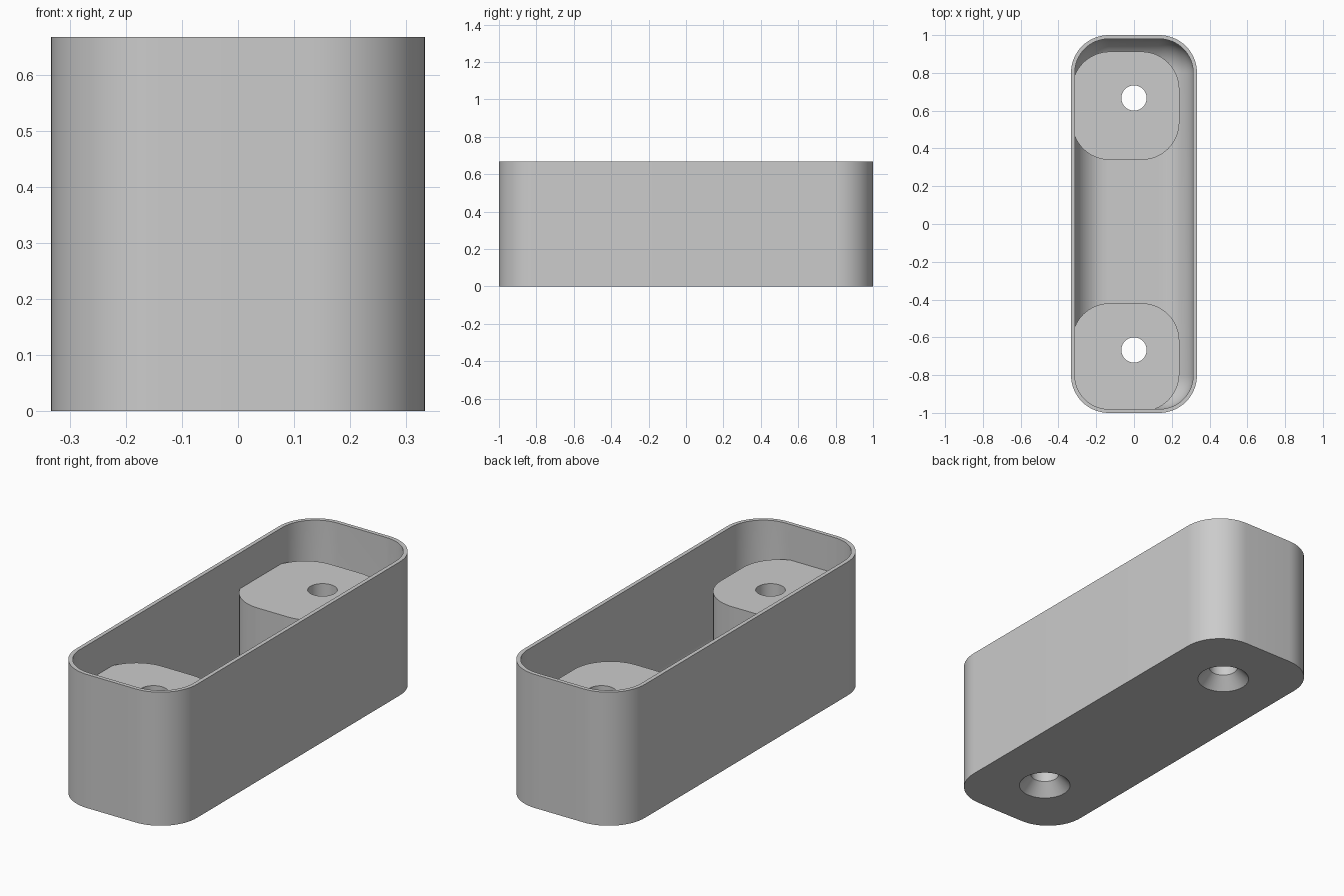
import bpy, bmesh
from math import sin, cos, pi, radians

if "Cube" in bpy.data.objects:
    bpy.data.objects.remove(bpy.data.objects["Cube"], do_unlink=True)

LENGTH, WIDTH, HEIGHT = 2.0, 0.667, 0.667
WALL, CORNER, FILLET = 0.02, 0.2, 0.175
STEPS = 16

grey = bpy.data.materials.new("plain grey")
grey.use_nodes = True
colour = (0.6, 0.6, 0.6, 1)
grey.diffuse_color = colour
grey.node_tree.nodes["Principled BSDF"].inputs["Base Color"].default_value = colour


def rounded_ring(cx, cy, w, l, r, z):
    """Rounded rectangle outline, counter-clockwise."""
    pts = []
    for i, (sx, sy) in enumerate(((1, 1), (-1, 1), (-1, -1), (1, -1))):
        for k in range(STEPS + 1):
            a = (i + k / STEPS) * pi / 2
            pts.append((cx + sx * (w / 2 - r) + r * cos(a),
                        cy + sy * (l / 2 - r) + r * sin(a), z))
    return pts


def circle_ring(cx, cy, r, z, n=48):
    return [(cx + r * cos(2 * pi * k / n), cy + r * sin(2 * pi * k / n), z)
            for k in range(n)]


def loft(name, rings):
    """Closed solid through rings listed from bottom to top."""
    bm = bmesh.new()
    loops = [[bm.verts.new(p) for p in ring] for ring in rings]
    bm.faces.new(loops[0][::-1])
    bm.faces.new(loops[-1])
    n = len(loops[0])
    for low, high in zip(loops, loops[1:]):
        for k in range(n):
            j = (k + 1) % n
            bm.faces.new((low[k], low[j], high[j], high[k]))
    mesh = bpy.data.meshes.new(name)
    bm.to_mesh(mesh)
    bm.free()
    mesh.materials.append(grey)
    ob = bpy.data.objects.new(name, mesh)
    bpy.context.collection.objects.link(ob)
    return ob


def subtract(target, cutter):
    """Cut one solid from another and discard the cutter."""
    mod = target.modifiers.new("cut", 'BOOLEAN')
    mod.operation, mod.solver, mod.object = 'DIFFERENCE', 'EXACT', cutter
    bpy.context.view_layer.objects.active = target
    bpy.ops.object.modifier_apply(modifier=mod.name)
    bpy.data.objects.remove(cutter, do_unlink=True)


# Outer body with rounded upright corners
body = loft("tray_body", [rounded_ring(0, 0, WIDTH, LENGTH, CORNER, z)
                          for z in (0, HEIGHT)])

# Cavity with a rounded floor edge
inner_w, inner_l, inner_r = WIDTH - 2 * WALL, LENGTH - 2 * WALL, CORNER - WALL
rings = []
for k in range(STEPS + 1):
    a = k / STEPS * pi / 2
    d = FILLET * (1 - sin(a))
    rings.append(rounded_ring(0, 0, inner_w - 2 * d, inner_l - 2 * d,
                              inner_r - d, WALL + FILLET * (1 - cos(a))))
rings.append(rounded_ring(0, 0, inner_w, inner_l, inner_r, HEIGHT + 0.1))
cavity = loft("cavity", rings)

# Screw posts, left standing in the cavity
POST_TOP = 0.489
for cy in (0.626, -0.706):
    post = loft("post", [rounded_ring(-0.044, cy, 0.568, 0.573, 0.2, z)
                         for z in (-0.1, POST_TOP)])
    subtract(cavity, post)
subtract(body, cavity)

# Screw holes, countersunk from below
HOLE, SINK, DEPTH = 0.067, 0.122, 0.06
for y in (0.667, -0.667):
    drill = loft("drill", [circle_ring(0, y, SINK, -0.05), circle_ring(0, y, SINK, 0),
                           circle_ring(0, y, HOLE, DEPTH), circle_ring(0, y, HOLE, 0.6)])
    subtract(body, drill)

bpy.ops.object.select_all(action='DESELECT')
body.select_set(True)
bpy.context.view_layer.objects.active = body
bpy.ops.object.shade_smooth_by_angle(angle=radians(30))
